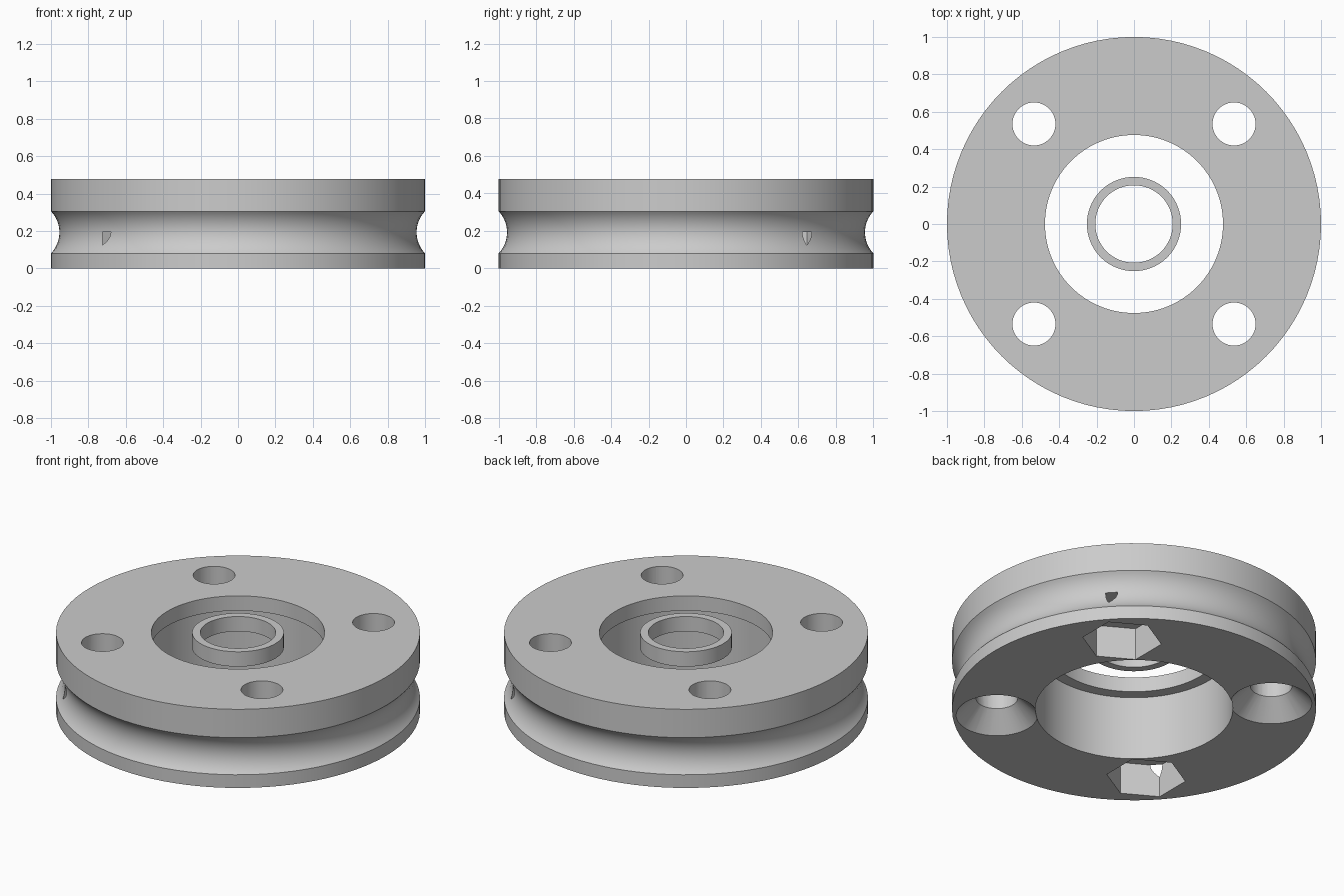
import bpy
import bmesh
import math

if "Cube" in bpy.data.objects:
    bpy.data.objects.remove(bpy.data.objects["Cube"], do_unlink=True)

grey = bpy.data.materials.new("plain grey")
grey.use_nodes = True
GREY = (0.6, 0.6, 0.6, 1)
grey.diffuse_color = GREY
grey.node_tree.nodes["Principled BSDF"].inputs["Base Color"].default_value = GREY

HEIGHT = 0.477
LIP = 0.387      # underside of the top lip and of the centre ring
BOLT = 0.535     # bolt hole offset along x and y
HOLE_R = 0.115


def lathe(name, profile, steps, spot=(0, 0), turn=0.0):
    """Revolve a closed (radius, z) profile about a vertical axis."""
    bm = bmesh.new()
    start = [bm.verts.new((r * math.cos(turn), r * math.sin(turn), z)) for r, z in profile]
    edges = [bm.edges.new((a, b)) for a, b in zip(start, start[1:] + start[:1])]
    bmesh.ops.spin(bm, geom=start + edges, cent=(0, 0, 0), axis=(0, 0, 1),
                   angle=math.tau, steps=steps, use_duplicate=False)
    bmesh.ops.remove_doubles(bm, verts=bm.verts, dist=1e-5)
    bmesh.ops.dissolve_degenerate(bm, edges=bm.edges, dist=1e-6)
    bmesh.ops.recalc_face_normals(bm, faces=bm.faces)
    mesh = bpy.data.meshes.new(name)
    bm.to_mesh(mesh)
    bm.free()
    mesh.materials.append(grey)
    obj = bpy.data.objects.new(name, mesh)
    obj.location = (spot[0], spot[1], 0)
    bpy.context.collection.objects.link(obj)
    return obj


def activate(obj):
    bpy.ops.object.select_all(action="DESELECT")
    obj.select_set(True)
    bpy.context.view_layer.objects.active = obj


def cut(target, cutter):
    """Subtract the cutter, then discard it."""
    cutter.hide_render = True
    mod = target.modifiers.new("cut", "BOOLEAN")
    mod.operation = "DIFFERENCE"
    mod.solver = "EXACT"
    mod.object = cutter
    bpy.context.view_layer.update()
    activate(target)
    bpy.ops.object.modifier_apply(modifier=mod.name)
    bpy.data.objects.remove(cutter, do_unlink=True)


# Wheel body: stepped bore inside, round groove outside
low, high, dip = 0.08, 0.305, 0.045
half = (high - low) / 2
arc_r = (half ** 2 + dip ** 2) / (2 * dip)
sweep = math.asin(half / arc_r)
groove = []
for i in range(17):
    a = sweep * (i / 8 - 1)
    groove.append((1 - dip + arc_r * (1 - math.cos(a)), low + half + arc_r * math.sin(a)))
profile = [(0.543, 0), (1, 0)] + groove + [
    (1, HEIGHT), (0.476, HEIGHT), (0.476, LIP), (0.543, LIP)]
body = lathe("grooved_wheel", profile, 96)

# Four bolt holes: two with hexagonal nut pockets, two countersunk
for sx in (-1, 1):
    for sy in (-1, 1):
        spot = (sx * BOLT, sy * BOLT)
        cut(body, lathe("hole_cutter", [(0, -0.1), (HOLE_R, -0.1), (HOLE_R, 0.6), (0, 0.6)], 48, spot))
        if sx == sy:
            pocket = [(0, -0.1), (0.219, -0.1), (0.219, 0.195), (0, 0.195)]
            cut(body, lathe("nut_cutter", pocket, 6, spot, math.radians(30)))
        else:
            sink = [(0, -0.1), (0.324, -0.1), (HOLE_R - 0.01, 0.119), (0, 0.119)]
            cut(body, lathe("sink_cutter", sink, 48, spot))

# Loose ring in the middle of the bore
ring = lathe("centre_ring", [(0.207, LIP), (0.252, LIP), (0.252, HEIGHT), (0.207, HEIGHT)], 64)

for obj in (body, ring):
    activate(obj)
    bpy.ops.object.shade_smooth_by_angle(angle=math.radians(30))
